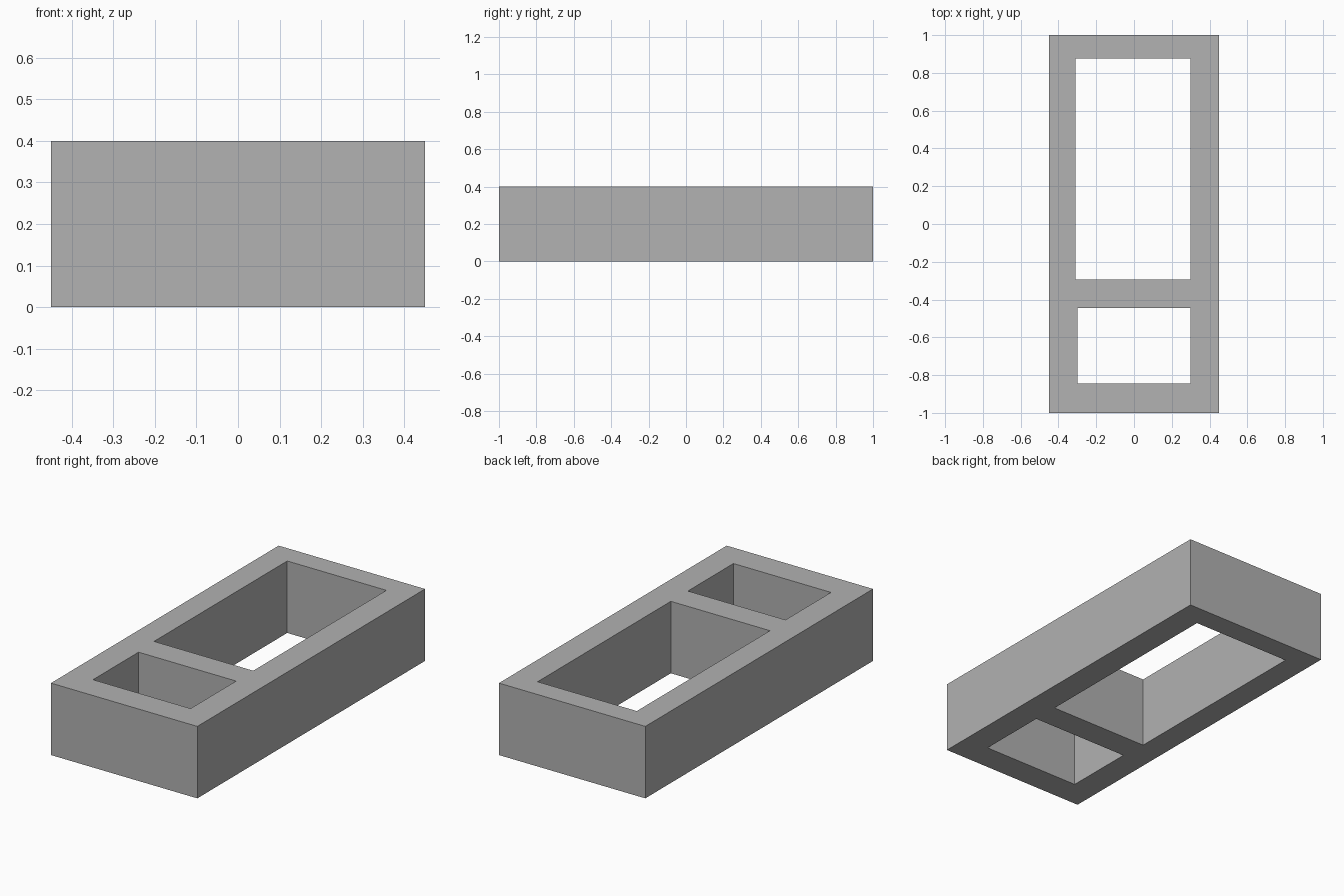
import bpy

old = bpy.data.objects.get("Cube")
if old:
    bpy.data.objects.remove(old, do_unlink=True)

HEIGHT = 0.4


def box(name, x0, x1, y0, y1, z0, z1):
    """Axis-aligned box between two corners."""
    bpy.ops.mesh.primitive_cube_add(size=1)
    obj = bpy.context.object
    obj.name = name
    size = (x1 - x0, y1 - y0, z1 - z0)
    centre = ((x0 + x1) / 2, (y0 + y1) / 2, (z0 + z1) / 2)
    for v in obj.data.vertices:
        v.co = [c * s + m for c, s, m in zip(v.co, size, centre)]
    return obj


# Solid grey block
grey = bpy.data.materials.new("grey")
grey.use_nodes = True
colour = (0.445, 0.445, 0.445, 1)
grey.diffuse_color = colour
grey.node_tree.nodes["Principled BSDF"].inputs["Base Color"].default_value = colour

block = box("block", -0.45, 0.45, -1, 1, 0, HEIGHT)
block.data.materials.append(grey)

# Two openings cut right through the block
openings = {
    "large_opening": (-0.31, 0.30, -0.295, 0.875),
    "small_opening": (-0.30, 0.30, -0.845, -0.445),
}
for name, bounds in openings.items():
    cutter = box(name, *bounds, -0.1, HEIGHT + 0.1)
    cutter.data.materials.append(grey)
    cutter.hide_render = True
    bpy.context.view_layer.objects.active = block
    mod = block.modifiers.new(name, 'BOOLEAN')
    mod.operation = 'DIFFERENCE'
    mod.solver = 'EXACT'
    mod.object = cutter
    bpy.ops.object.modifier_apply(modifier=mod.name)
    bpy.data.objects.remove(cutter, do_unlink=True)
